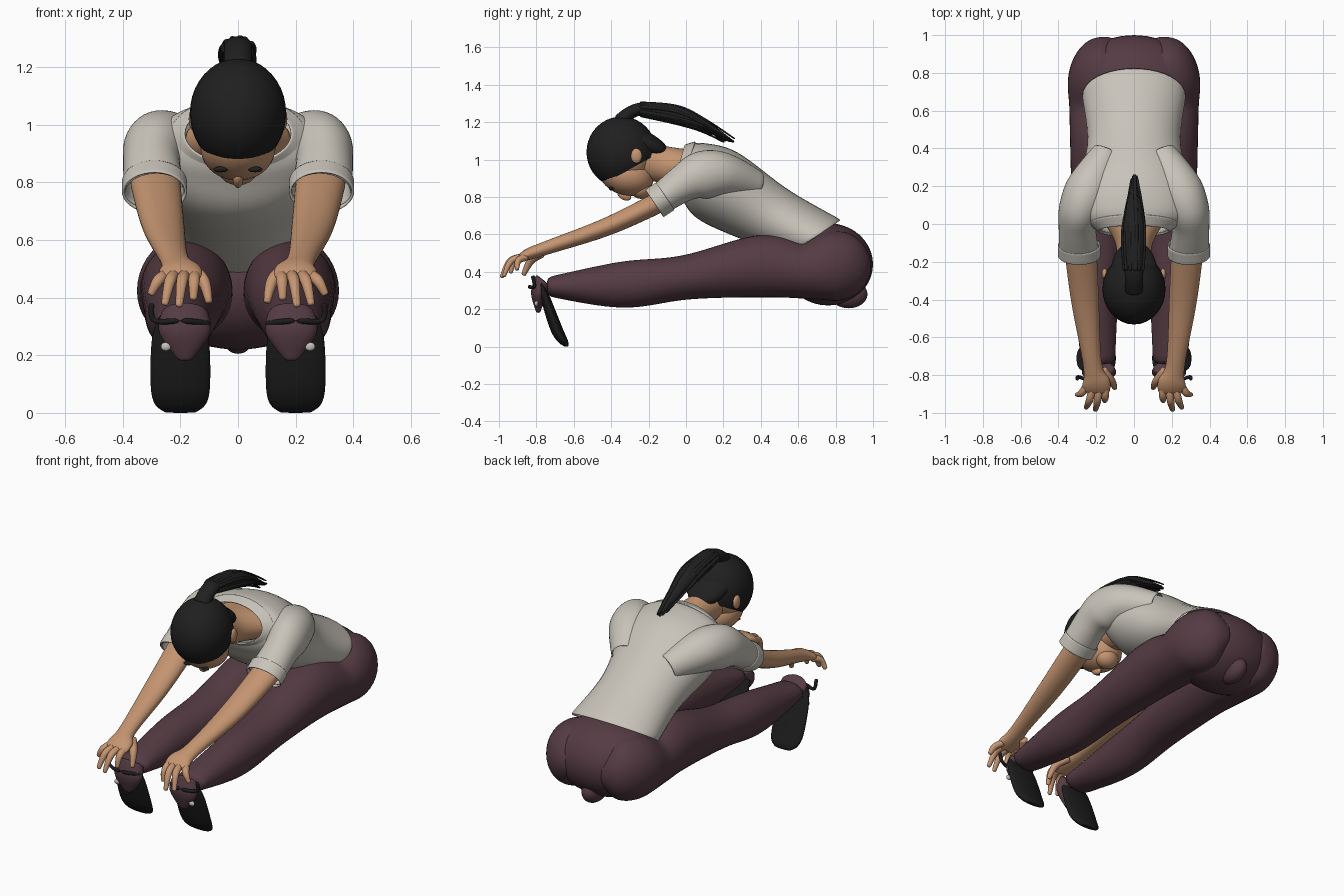
import bpy, bmesh, math, random
from mathutils import Vector, Matrix

random.seed(4)
if "Cube" in bpy.data.objects:
    bpy.data.objects.remove(bpy.data.objects["Cube"], do_unlink=True)


def material(name, *color):
    mat = bpy.data.materials.new(name)
    mat.use_nodes = True
    mat.diffuse_color = (*color, 1)
    shader = mat.node_tree.nodes["Principled BSDF"]
    shader.inputs["Base Color"].default_value = (*color, 1)
    return mat


shirt_cloth = material("warm grey cloth", .58, .55, .49)
plum_cloth = material("plum cloth", .09, .044, .056)
skin = material("skin", .56, .3, .165)
black_hair = material("black hair", .014, .014, .014)
black_leather = material("black leather", .012, .012, .012)
pale_lace = material("pale lace", .55, .53, .5)


def finish(name, bm, mat):
    bmesh.ops.recalc_face_normals(bm, faces=bm.faces)
    mesh = bpy.data.meshes.new(name)
    bm.to_mesh(mesh)
    bm.free()
    mesh.materials.append(mat)
    mesh.shade_smooth()
    part = bpy.data.objects.new(name, mesh)
    bpy.context.collection.objects.link(part)
    return part


def spline(points, steps=5):
    """Smooth curve through points that may also carry radii."""
    points = [Vector(point) for point in points]
    padded = [points[0], *points, points[-1]]
    curve = []
    for before, start, end, after in zip(padded, padded[1:], padded[2:], padded[3:]):
        for step in range(steps):
            t = step / steps
            leave, arrive = (end - before) / 2, (after - start) / 2
            blend = t * t * (3 - 2 * t)
            curve.append(start.lerp(end, blend) + leave * t * (1 - t) ** 2
                         - arrive * t * t * (1 - t))
    return curve + [points[-1]]


def ring(centre, across, up, sides=20):
    angles = [math.tau * i / sides for i in range(sides)]
    return [centre + across * math.cos(a) + up * math.sin(a) for a in angles]


def bridge(name, rings, mat, hollow):
    bm = bmesh.new()
    rows = [[bm.verts.new(point) for point in row] for row in rings]
    for row, following in zip(rows, rows[1:]):
        for i in range(len(row)):
            bm.faces.new((row[i - 1], row[i], following[i], following[i - 1]))
    if not hollow:
        bm.faces.new(rows[0])
        bm.faces.new(rows[-1])
    part = finish(name, bm, mat)
    if hollow:
        part.modifiers.new("Cloth thickness", 'SOLIDIFY').thickness = .01
    part.modifiers.new("Rounding", 'SUBSURF').levels = 1
    return part


def slab(name, sections, mat, x=0, hollow=False):
    """Slanted sections: top y and z, bottom y and z, half width."""
    rings = []
    for top_y, top_z, low_y, low_z, width in spline(sections):
        top, low = Vector((x, top_y, top_z)), Vector((x, low_y, low_z))
        rings.append(ring((top + low) / 2, Vector((width, 0, 0)), (top - low) / 2))
    return bridge(name, rings, mat, hollow)


def limb(name, path, mat, side=1, hollow=False):
    """Sections square to a path: x, y, z, half width, half depth."""
    curve = spline(path)
    centres = [Vector((p[0] * side, p[1], p[2])) for p in curve]
    rings = []
    for i, section in enumerate(curve):
        ahead = centres[min(i + 1, len(centres) - 1)]
        along = (ahead - centres[max(i - 1, 0)]).normalized()
        across = (Vector((1, 0, 0)) - along * along.x).normalized()
        rings.append(ring(centres[i], across * section[3], along.cross(across) * section[4]))
    return bridge(name, rings, mat, hollow)


def ball(name, centre, radii, mat, tilt=0, hairline=None):
    bm = bmesh.new()
    bmesh.ops.create_uvsphere(bm, u_segments=32, v_segments=20, radius=1)
    place = Matrix.Translation(centre) @ Matrix.Rotation(tilt, 4, 'X')
    bmesh.ops.transform(bm, matrix=place @ Matrix.Diagonal((*radii, 1)), verts=bm.verts)
    if hairline:
        bmesh.ops.bisect_plane(bm, geom=bm.verts[:] + bm.edges[:] + bm.faces[:],
                               plane_co=hairline[0], plane_no=hairline[1], clear_inner=True)
    return finish(name, bm, mat)


# Shirt, from hem to neckline
slab("shirt_body", [(.83, .68, .54, .48, .28), (.55, .84, .3, .57, .25),
                    (.28, 1.04, .06, .68, .31), (.1, 1.09, -.03, .8, .29),
                    (0, 1.08, -.06, .86, .19)], shirt_cloth, hollow=True)
slab("collar_band", [(.05, 1.1, -.05, .84, .24), (-.01, 1.08, -.07, .86, .19)],
     shirt_cloth, hollow=True)

# Trouser seat and the cloth gathered under it
ball("trouser_seat", (0, .76, .44), (.33, .24, .22), plum_cloth)
ball("seat_gather", (0, .87, .28), (.06, .1, .075), plum_cloth)

# Neck, head and face
limb("neck", [(0, -.25, 1, .1, .1), (0, -.1, .97, .1, .1), (0, .06, .95, .2, .1)], skin)
ball("skull", (0, -.33, 1.03), (.15, .16, .17), skin)
ball("face", (0, -.32, .92), (.13, .15, .11), skin, tilt=-.3)
ball("chin", (0, -.24, .85), (.07, .06, .06), skin, tilt=-.3)
ball("nose", (0, -.33, .81), (.018, .04, .025), skin, tilt=-.5)

# Hair cap, nape and ponytail
ball("hair_cap", (0, -.345, 1.04), (.167, .187, .19), black_hair,
     hairline=((0, -.46, .86), (0, -.5, .9)))
ball("hair_nape", (0, -.24, 1.1), (.12, .16, .06), black_hair, tilt=-.45)
tail = [(0, -.36, 1.2, .05, .04), (0, -.25, 1.27, .05, .035), (0, -.05, 1.24, .06, .05),
        (0, .1, 1.18, .04, .03), (0, .24, 1.1, .01, .01)]
limb("ponytail", tail, black_hair)

# Loose strands lie around the ponytail and end unevenly
for number in range(20):
    angle, slip = random.uniform(0, math.tau), random.uniform(-.05, .03)
    strand = []
    for i, (x, y, z, width, depth) in enumerate(tail[1:]):
        strand.append((math.cos(angle) * width, y + slip * i / 3,
                       z + math.sin(angle) * depth * .9, .01, .01 - i * .002))
    limb(f"hair_strand_{number}", strand, black_hair)

# Everything that comes in pairs
for word, side in (("left", 1), ("right", -1)):
    # Leg, ankle cloth and shoe
    limb(word + "_leg", [(.1, .97, .43, .03, .04), (.15, .9, .43, .13, .16),
                         (.18, .78, .43, .17, .19), (.18, .62, .41, .165, .155),
                         (.18, .4, .43, .16, .17), (.19, 0, .37, .14, .12),
                         (.2, -.35, .33, .12, .125), (.19, -.75, .32, .09, .05)],
         plum_cloth, side)
    slab(word + "_trouser_cuff", [(-.8, .39, -.72, .32, .08), (-.83, .29, -.75, .26, .09),
                                  (-.8, .18, -.78, .18, .02)], plum_cloth, .185 * side)
    slab(word + "_shoe", [(-.79, .35, -.76, .34, .07), (-.78, .27, -.72, .25, .1),
                          (-.73, .1, -.66, .1, .105), (-.69, .03, -.63, .03, .09),
                          (-.65, 0, -.63, 0, .05)], black_leather, .2 * side)
    limb(word + "_shoe_strap", [(.1, -.79, .31, .01, .01), (.19, -.84, .32, .01, .01),
                                (.29, -.81, .32, .01, .01), (.3, -.82, .38, .01, .01)],
         black_leather, side)
    ball(word + "_shoe_lace", (.25 * side, -.8, .23), (.018, .01, .015), pale_lace)

    # Sleeve with turned cuff, then the bare arm
    limb(word + "_sleeve", [(.14, .38, .86, .08, .08), (.23, .2, .92, .125, .12),
                            (.285, .08, .915, .115, .13), (.3, -.02, .87, .1, .1),
                            (.29, -.16, .77, .11, .08)],
         shirt_cloth, side, hollow=True)
    limb(word + "_sleeve_cuff", [(.29, -.11, .805, .115, .09), (.29, -.17, .765, .115, .09)],
         shirt_cloth, side, hollow=True)
    limb(word + "_arm", [(.29, -.05, .82, .09, .06), (.26, -.4, .65, .075, .05),
                         (.22, -.74, .53, .05, .037), (.2, -.84, .495, .075, .032),
                         (.2, -.89, .47, .07, .02)], skin, side)

    # Fingers fan out from the palm and curl down
    for i, finger in enumerate(("index", "middle", "ring", "little")):
        root, tip = .15 + .033 * i, .155 + .05 * i
        curl = (i - 1.3) ** 2 * .03
        limb(f"{word}_{finger}_finger",
             [(root, -.85, .48, .02, .02), ((root + tip) / 2, curl / 2 - .94, .46, .02, .018),
              (tip, curl - .99, .365 + curl / 2, .012, .01)], skin, side)
    limb(word + "_thumb", [(.17, -.77, .5, .025, .025), (.12, -.83, .46, .022, .022),
                           (.1, -.87, .38, .012, .012)], skin, side)

    # Ear and eye
    ball(word + "_ear", (.155 * side, -.265, 1.02), (.016, .03, .04), skin)
    ball(word + "_eye", (.06 * side, -.4, .845), (.025, .012, .01), black_hair)
